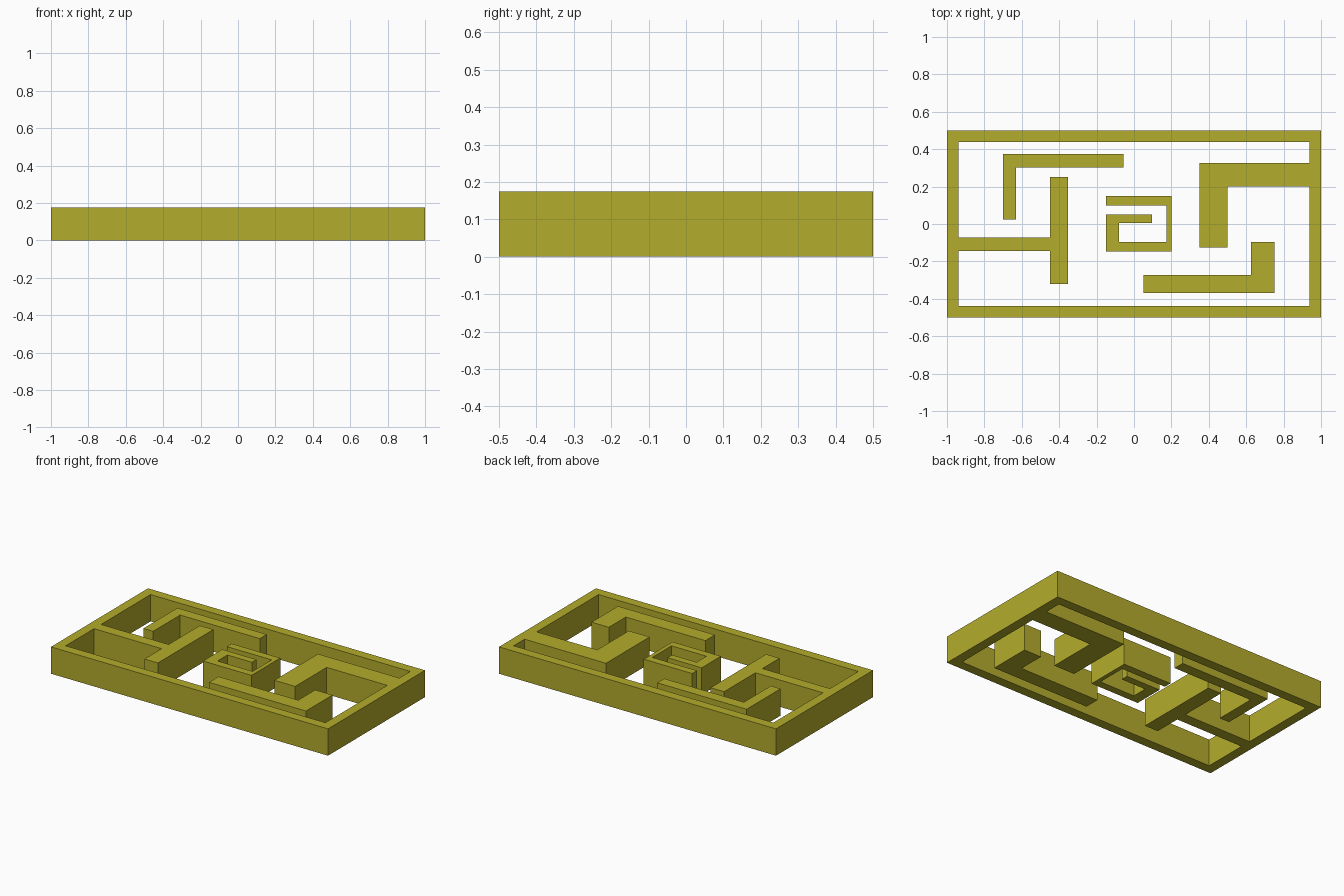
import bpy, bmesh

if "Cube" in bpy.data.objects:
    bpy.data.objects.remove(bpy.data.objects["Cube"])

H = 0.175  # wall height

mat = bpy.data.materials.new("olive yellow")
mat.diffuse_color = (0.456, 0.413, 0.025, 1)
mat.use_nodes = True
mat.node_tree.nodes["Principled BSDF"].inputs["Base Color"].default_value = mat.diffuse_color


def walls(name, *loops):
    """Fill flat outlines (outer, then holes) and thicken them to wall height."""
    bm = bmesh.new()
    for loop in loops:
        vs = [bm.verts.new((x, y, H / 2)) for x, y in loop]
        for a, b in zip(vs, vs[1:] + vs[:1]):
            bm.edges.new((a, b))
    bmesh.ops.triangle_fill(bm, edges=bm.edges[:], use_beauty=True, normal=(0, 0, 1))
    for f in bm.faces:
        if f.normal.z < 0:
            f.normal_flip()
    me = bpy.data.meshes.new(name)
    bm.to_mesh(me)
    bm.free()
    me.materials.append(mat)
    ob = bpy.data.objects.new(name, me)
    bpy.context.collection.objects.link(ob)
    sol = ob.modifiers.new("height", 'SOLIDIFY')
    sol.thickness = H
    sol.offset = 0


# Outer frame with the right elbow wall and the left T wall attached
X, Y = 0.9375, 0.4375
walls("frame",
      [(-1, -.5), (1, -.5), (1, .5), (-1, .5)],
      [(-X, -Y), (X, -Y),
       (X, .2), (.5, .2), (.5, -.125), (.35, -.125), (.35, .325), (X, .325),
       (X, Y), (-X, Y),
       (-X, -.073), (-.45, -.073), (-.45, .25), (-.353, .25),
       (-.353, -.322), (-.45, -.322), (-.45, -.145), (-X, -.145)])

# Free-standing L walls
walls("back_left_wall",
      [(-.7, .025), (-.63, .025), (-.63, .303), (-.055, .303), (-.055, .375), (-.7, .375)])
walls("front_right_wall",
      [(.05, -.37), (.75, -.37), (.75, -.097), (.625, -.097), (.625, -.272), (.05, -.272)])

# Central spiral
walls("spiral_wall",
      [(-.15, .15), (-.15, .1), (.173, .1), (.173, -.097), (-.08, -.097), (-.08, .005),
       (.097, .005), (.097, .052), (-.15, .052), (-.15, -.146), (.2, -.146), (.2, .15)])
